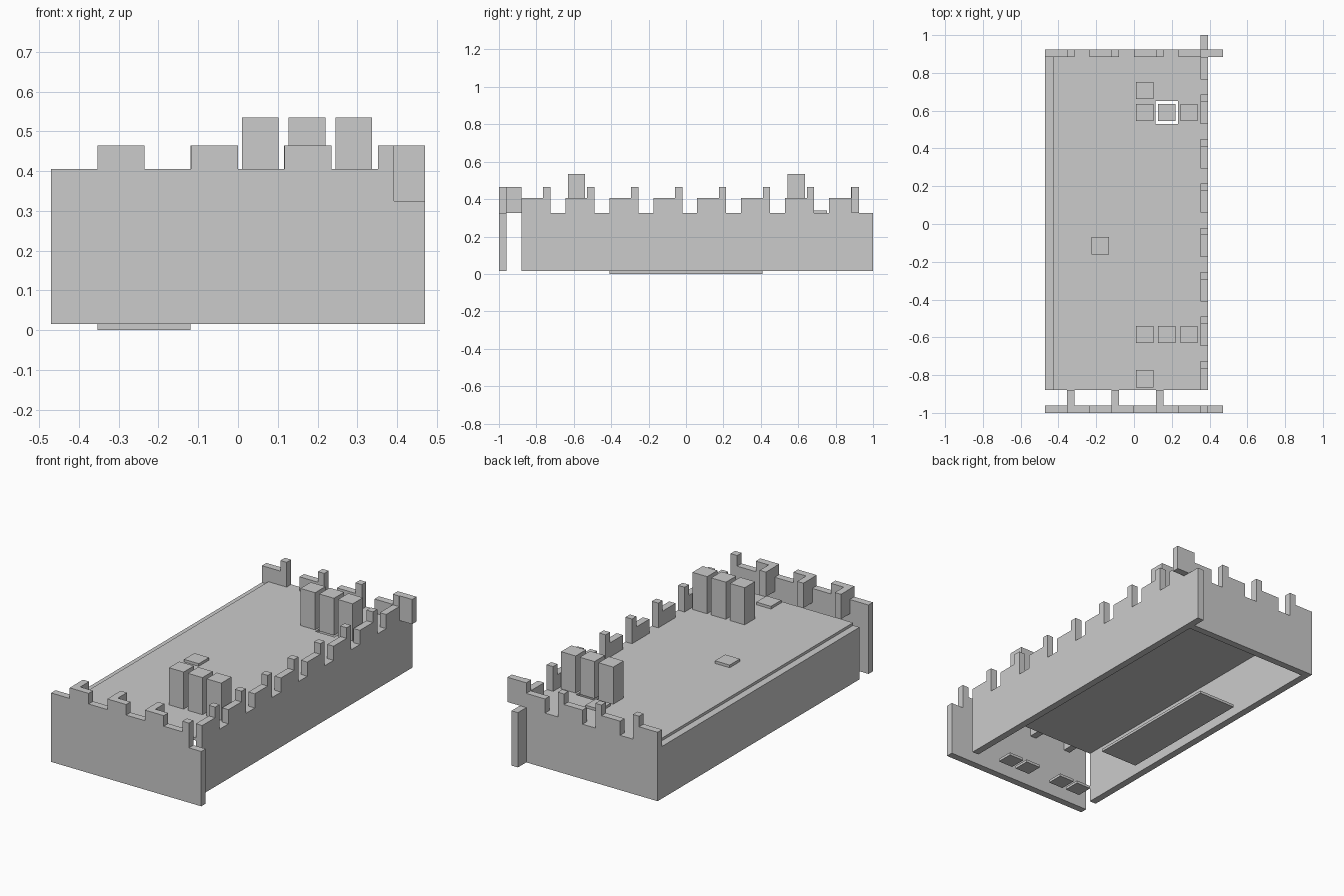
import bpy, bmesh

if "Cube" in bpy.data.objects:
    bpy.data.objects.remove(bpy.data.objects["Cube"])

BASE, LOW, MID, TOP = 0.015, 0.325, 0.405, 0.465   # floor line and battlement levels
PITCH = 0.235


def finish(name, bm):
    bmesh.ops.recalc_face_normals(bm, faces=bm.faces)
    me = bpy.data.meshes.new(name)
    bm.to_mesh(me)
    bm.free()
    ob = bpy.data.objects.new(name, me)
    bpy.context.collection.objects.link(ob)
    return ob


def box(name, x0, x1, y0, y1, z0, z1):
    bm = bmesh.new()
    bmesh.ops.create_cube(bm, size=1)
    for v in bm.verts:
        v.co = ((x0 + x1) / 2 + v.co.x * (x1 - x0),
                (y0 + y1) / 2 + v.co.y * (y1 - y0),
                (z0 + z1) / 2 + v.co.z * (z1 - z0))
    return finish(name, bm)


def panel(name, outline, a, b, along):
    """Extrude a (position, height) outline through the panel thickness a..b."""
    bm = bmesh.new()
    def put(p, t):
        return (p[0], t, p[1]) if along == 'x' else (t, p[0], p[1])
    face = bm.faces.new([bm.verts.new(put(p, a)) for p in outline])
    ext = bmesh.ops.extrude_face_region(bm, geom=[face])
    for e in ext['geom']:
        if isinstance(e, bmesh.types.BMVert):
            if along == 'x':
                e.co.y = b
            else:
                e.co.x = b
    return finish(name, bm)


def steps(spans):
    """Stepped skyline from (start, end, height) spans."""
    return [p for s, e, h in spans for p in ((s, h), (e, h))]


# front wall: merlons on a high skyline, cut low beside the right wall
spans, x = [], -0.47
for i in range(3):
    spans += [(x, x + 0.117, MID), (x + 0.117, x + PITCH, TOP)]
    x += PITCH
spans += [(x, 0.352, MID), (0.352, 0.393, TOP), (0.393, 0.47, LOW)]
panel("front_wall", [(-0.47, BASE)] + steps(spans) + [(0.47, BASE)], -1.0, -0.96, 'x')
for i in range(3):
    x = -0.354 + i * PITCH
    box(f"front_merlon_return_{i}", x, x + 0.039, -0.96, -0.88, LOW, TOP)

# back wall: low notches, with an arm hooked over the right wall
spans, x = [], -0.47
for i in range(3):
    spans += [(x, x + 0.116, MID), (x + 0.116, x + 0.155, TOP), (x + 0.155, x + PITCH, LOW)]
    x += PITCH
spans += [(x, 0.352, MID), (0.352, 0.47, TOP)]
panel("back_wall", [(-0.47, BASE)] + steps(spans) + [(0.47, LOW), (0.352, LOW), (0.352, BASE)],
      0.885, 0.925, 'x')

# right wall: eight stepped merlons, low tail passing the back wall
spans, y = [], -0.88
for i in range(8):
    end = 1.0 if i == 7 else y + PITCH
    spans += [(y, y + 0.116, MID), (y + 0.116, y + 0.155, TOP), (y + 0.155, end, LOW)]
    y += PITCH
panel("right_wall", [(-0.88, BASE)] + steps(spans) + [(1.0, BASE)], 0.352, 0.392, 'y')

# plain left wall
box("left_wall", -0.47, -0.43, -0.88, 0.885, BASE, 0.31)

# roof slab with one square opening
slab = box("roof_slab", -0.43, 0.352, -0.88, 0.885, 0.31, LOW)
cutter = box("opening_cutter", 0.113, 0.233, 0.53, 0.65, 0.2, 0.4)
cutter.hide_render = True
mod = slab.modifiers.new("opening", 'BOOLEAN')
mod.object = cutter
mod.solver = 'EXACT'
bpy.context.view_layer.objects.active = slab
bpy.ops.object.modifier_apply(modifier=mod.name)
bpy.data.objects.remove(cutter)

# rows of blocks standing on the roof
H = 0.046
for row, cy in (("front", -0.585), ("back", 0.59)):
    for i in range(3):
        cx = 0.056 + i * 0.1175
        box(f"{row}_block_{i}", cx - H, cx + H, cy - H, cy + H, LOW, 0.535)

# thin tiles on the roof
for i, (cx, cy) in enumerate(((0.056, 0.707), (-0.179, -0.115), (0.056, -0.82))):
    box(f"roof_tile_{i}", cx - H, cx + H, cy - H, cy + H, LOW, 0.34)

# base plate and thin tiles at floor level
box("base_plate", -0.354, -0.12, -0.41, 0.41, 0.0, BASE)
for i, cx in enumerate((0.173, 0.056, -0.179, -0.296)):
    box(f"floor_tile_{i}", cx - H, cx + H, -0.82 - H, -0.82 + H, BASE, 0.03)
